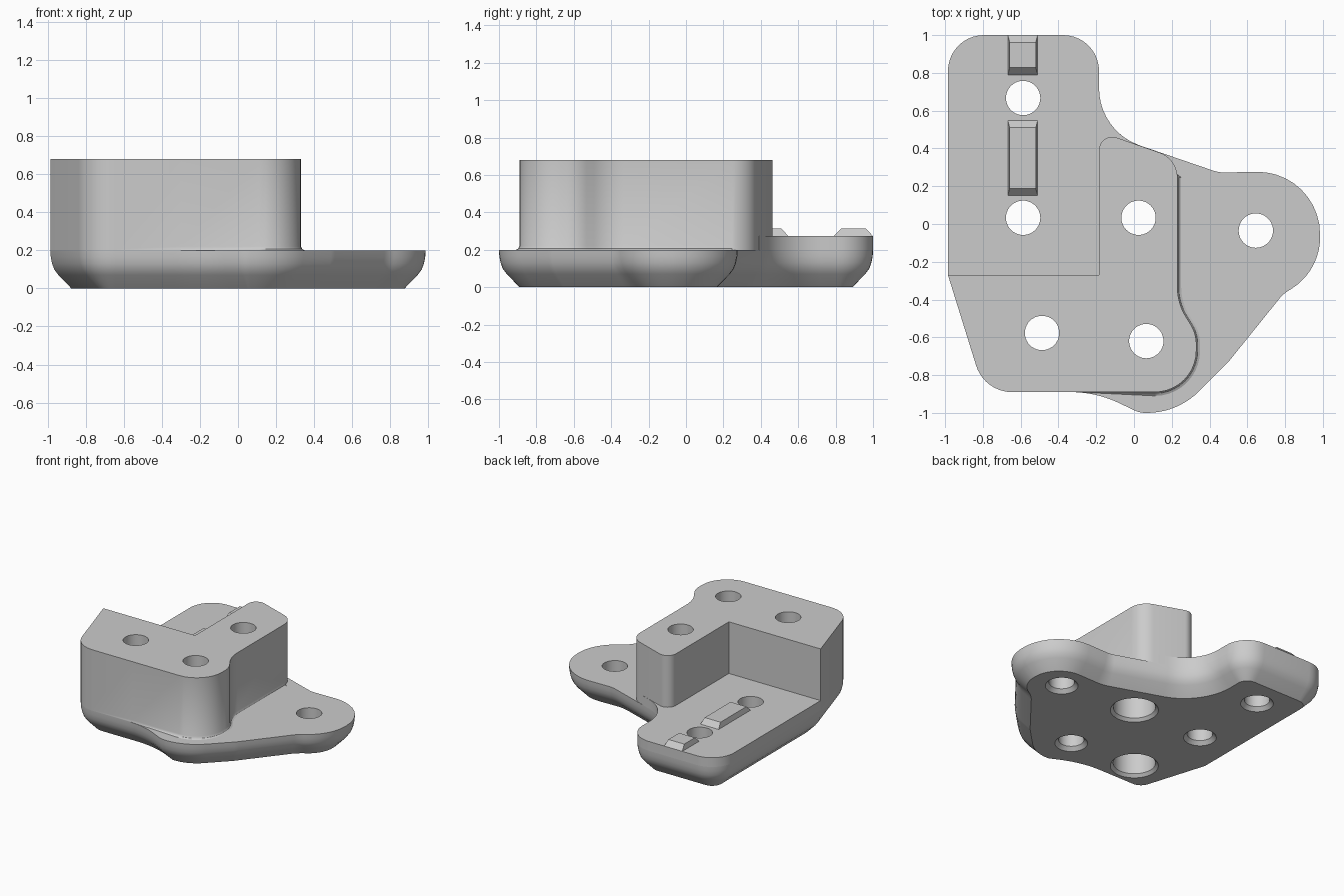
import bpy, bmesh, math
from mathutils import Vector

if "Cube" in bpy.data.objects:
    bpy.data.objects.remove(bpy.data.objects["Cube"])

grey = bpy.data.materials.new("plain_grey")
grey.use_nodes = True
COLOUR = (0.6, 0.6, 0.6, 1)
grey.diffuse_color = COLOUR
grey.node_tree.nodes["Principled BSDF"].inputs["Base Color"].default_value = COLOUR


def rounded(corners, steps=10):
    """Outline through (x, y, radius) corners, each replaced by a tangent arc."""
    pts = []
    for i, (x, y, r) in enumerate(corners):
        p = Vector((x, y))
        if r == 0:
            pts.append(p)
            continue
        a = (Vector(corners[i - 1][:2]) - p).normalized()
        b = (Vector(corners[(i + 1) % len(corners)][:2]) - p).normalized()
        half = a.angle(b) / 2
        centre = p + (a + b).normalized() * r / math.sin(half)
        start = p + a * r / math.tan(half) - centre
        end = p + b * r / math.tan(half) - centre
        sweep = math.pi - 2 * half
        for k in range(steps + 1):
            t = k / steps
            pts.append(centre + (start * math.sin((1 - t) * sweep)
                                 + end * math.sin(t * sweep)) / math.sin(sweep))
    return pts


def outward(pts):
    """Mitred outward offset direction for every outline point."""
    area = sum(p.x * q.y - q.x * p.y for p, q in zip(pts, pts[1:] + pts[:1]))
    s = 1 if area > 0 else -1
    result = []
    for i, p in enumerate(pts):
        d1 = (p - pts[i - 1]).normalized()
        d2 = (pts[(i + 1) % len(pts)] - p).normalized()
        n1, n2 = Vector((d1.y, -d1.x)) * s, Vector((d2.y, -d2.x)) * s
        result.append((n1 + n2) / (1 + n1.dot(n2)))
    return result


def loft(name, pts, profile, mask=lambda p: True):
    """Stack offset copies of an outline; profile is a list of (z, offset)."""
    bm = bmesh.new()
    normals = outward(pts)
    rings = []
    for z, off in profile:
        flat = [p + n * off if mask(p) else p for p, n in zip(pts, normals)]
        rings.append([bm.verts.new((q.x, q.y, z)) for q in flat])
    for low, high in zip(rings, rings[1:]):
        for i in range(len(pts)):
            bm.faces.new((low[i - 1], low[i], high[i], high[i - 1]))
    bm.faces.new(rings[0][::-1])
    bm.faces.new(rings[-1])
    if bm.calc_volume(signed=True) < 0:
        bmesh.ops.reverse_faces(bm, faces=bm.faces)
    mesh = bpy.data.meshes.new(name)
    bm.to_mesh(mesh)
    bm.free()
    mesh.materials.append(grey)
    ob = bpy.data.objects.new(name, mesh)
    bpy.context.collection.objects.link(ob)
    return ob


# Base plate with a rounded, chamfered underside
base_outline = rounded([
    (-.985, -.27, 0), (-.985, 1, .19), (-.185, 1, .19), (-.185, .49, .32),
    (.45, .272, .2), (.985, .283, .33), (.985, -.25, .32), (.79, -.37, .2),
    (.5, -.73, .3), (.23, -1, .39), (.03, -1, .14), (-.2, -.89, .6),
    (-.792, -.89, .2)])
base = loft("base_plate", base_outline,
            [(0, -.11), (.07, -.042), (.1, -.02), (.13, -.009), (.165, -.002), (.2, 0)])

# Raised shelf along one side
shelf = loft("raised_shelf", rounded([
    (-.985, -.27, 0), (-.985, 1, .19), (-.185, 1, .19), (-.185, .49, .32),
    (.1, .392, 0), (0, -.27, 0)]), [(.2, 0), (.273, 0)])

# Tall block with a small fillet where it meets the plate
block_outline = rounded([
    (-.985, -.27, 0), (-.792, -.89, .2), (-.3, -.89, 0), (.33, -.89, .22),
    (.33, -.58, .2), (.23, -.42, .3), (.23, .345, .14), (-.185, .49, .07),
    (-.185, -.27, 0)])
block = loft("tall_block", block_outline,
             [(.2, .02), (.206, .008), (.22, 0), (.68, 0)],
             mask=lambda p: p.x > 0 and p.y < .25)

# Bolt holes: plain ones and counterbored ones, chamfered underneath
plain = [(-.02, .045), (.028, 0), (1, 0)]
counterbored = [(-.02, .1), (.022, .06), (.35, .06), (.35, 0), (1, 0)]
holes = [(-.587, .667, plain), (-.587, .033, plain), (.645, -.035, plain),
         (.065, -.62, plain), (.024, .033, counterbored), (-.487, -.577, counterbored)]
SIDES = 40
for x, y, profile in holes:
    circle = [Vector((x + .091 * math.cos(k * math.tau / SIDES),
                      y + .091 * math.sin(k * math.tau / SIDES))) for k in range(SIDES)]
    cutter = loft("hole_cutter", circle, profile)
    cutter.hide_render = True
    for ob in (base, shelf, block):
        mod = ob.modifiers.new("hole", "BOOLEAN")
        mod.operation = "DIFFERENCE"
        mod.solver = "EXACT"
        mod.object = cutter
        bpy.context.view_layer.objects.active = ob
        bpy.ops.object.modifier_apply(modifier=mod.name)
    bpy.data.objects.remove(cutter)

# Smooth the curved walls, keep the rims sharp
bpy.ops.object.select_all(action="DESELECT")
for ob in (base, shelf, block):
    ob.select_set(True)
bpy.context.view_layer.objects.active = base
bpy.ops.object.shade_smooth_by_angle(angle=math.radians(32))

# Two bevelled locating ridges on the shelf
for name, y0, y1 in (("rear_ridge", .79, 1), ("front_ridge", .15, .548)):
    rect = [Vector(p) for p in ((-.668, y0), (-.51, y0), (-.51, y1), (-.668, y1))]
    ridge = loft(name, rect, [(.273, 0), (.313, 0)])
    for v in ridge.data.vertices:
        if v.co.z > .3:
            v.co.x += .01 if v.co.x < -.6 else -.01
            v.co.y += .038 if v.co.y < (y0 + y1) / 2 else -.038
